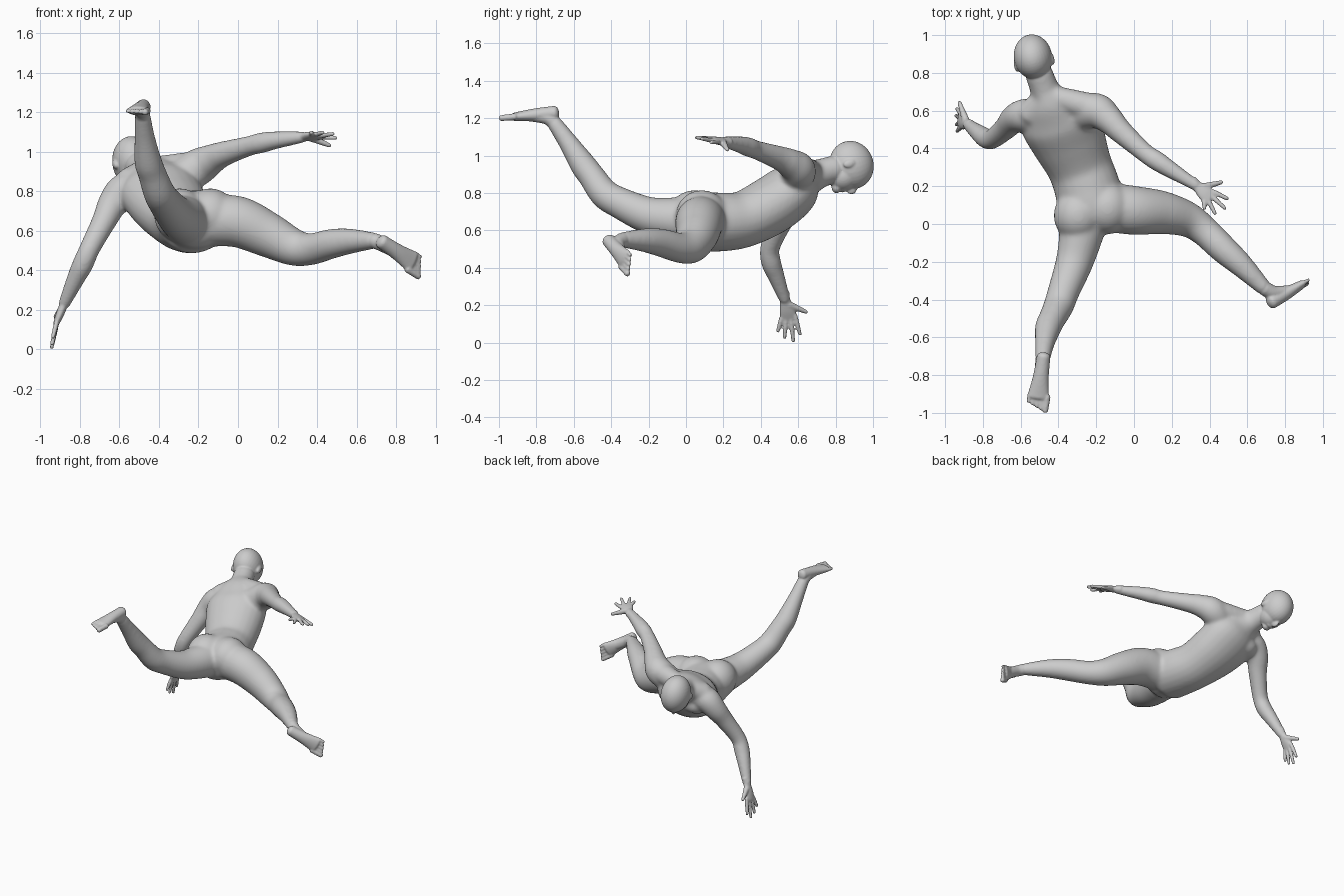
import bpy, bmesh, math
from mathutils import Vector, Matrix

if "Cube" in bpy.data.objects:
    bpy.data.objects.remove(bpy.data.objects["Cube"])


def ortho(lat, t):
    """Part of lat that is perpendicular to t."""
    lat, t = Vector(lat), Vector(t).normalized()
    return (lat - t * lat.dot(t)).normalized()


def tube(bm, pts, lat=(1, 0, 0), cap=0.6, n=24, steps=6):
    """Closed smooth tube through (x, y, z, half width[, half depth]) stations."""
    P = [Vector(tuple(p) if len(p) == 5 else tuple(p) + (p[3],)) for p in pts]
    P = [P[0] * 2 - P[1]] + P + [P[-1] * 2 - P[-2]]
    S = []
    for i in range(1, len(P) - 2):
        a, b, c, d = P[i - 1:i + 3]
        for k in range(steps):
            t = k / steps
            S.append((b * 2 + (c - a) * t + (a * 2 - b * 5 + c * 4 - d) * t * t
                      + (b * 3 - a - c * 3 + d) * t ** 3) * 0.5)
    S.append(P[-2])
    C = [Vector(s[:3]) for s in S]
    m = len(S) - 1
    T = [(C[min(i + 1, m)] - C[max(i - 1, 0)]).normalized() for i in range(m + 1)]
    rows = [(C[i], T[i], S[i][3], S[i][4]) for i in range(m + 1)]

    def rounded(i, sign):
        r = cap * min(S[i][3], S[i][4])
        return [(C[i] + T[i] * sign * r * math.sin(q), T[i],
                 S[i][3] * math.cos(q), S[i][4] * math.cos(q)) for q in (0.5, 0.95, 1.35)]
    rows = rounded(0, -1)[::-1] + rows + rounded(m, 1)
    rings = []
    for c, t, a, b in rows:
        u = ortho(lat, t)
        v = t.cross(u)
        rings.append([bm.verts.new(c + u * a * math.cos(2 * math.pi * k / n)
                                   + v * b * math.sin(2 * math.pi * k / n)) for k in range(n)])
    for r0, r1 in zip(rings, rings[1:]):
        for k in range(n):
            bm.faces.new((r0[k], r0[(k + 1) % n], r1[(k + 1) % n], r1[k]))
    bm.faces.new(rings[0][::-1])
    bm.faces.new(rings[-1])


def blob(bm, centre, radii, axes=((1, 0, 0), (0, 1, 0), (0, 0, 1))):
    """Ellipsoid with its radii along the given axes."""
    rot = Matrix([Vector(a) for a in axes]).transposed().to_4x4()
    bmesh.ops.create_uvsphere(bm, u_segments=32, v_segments=20, radius=1,
                              matrix=Matrix.Translation(centre) @ rot @ Matrix.Diagonal((*radii, 1)))


def fuse(bm, name, voxel, iterations):
    """Melt overlapping parts into one smooth skin."""
    bmesh.ops.recalc_face_normals(bm, faces=bm.faces)
    mesh = bpy.data.meshes.new(name)
    bm.to_mesh(mesh)
    bm.free()
    ob = bpy.data.objects.new(name, mesh)
    bpy.context.collection.objects.link(ob)
    rm = ob.modifiers.new("skin", 'REMESH')
    rm.mode, rm.voxel_size = 'VOXEL', voxel
    sm = ob.modifiers.new("soften", 'SMOOTH')
    sm.factor, sm.iterations = 0.5, iterations
    bpy.context.view_layer.update()
    done = bpy.data.meshes.new_from_object(ob.evaluated_get(bpy.context.evaluated_depsgraph_get()))
    ob.modifiers.clear()
    ob.data = done
    done.shade_smooth()
    return ob


def hand(bm, wrist, knuckle, lat, thumb, tips):
    w, k = Vector(wrist), Vector(knuckle)
    lat = ortho(lat, k - w)
    tube(bm, [(*w.lerp(k, -0.4), .031, .027), (*w, .029, .022),
              (*w.lerp(k, .55), .042, .02), (*k, .046, .014)], lat)
    for i, tip in enumerate(tips):
        base, tip = k + lat * (1.5 - i) * .024 - (k - w) * .15, Vector(tip)
        tube(bm, [(*base, .013), (*base.lerp(tip, .5), .0125), (*tip, .010)], lat, n=12)
    base, tip = w.lerp(k, .25) + lat * .015, Vector(thumb)
    tube(bm, [(*base, .021), (*base.lerp(tip, .5), .016), (*tip, .011)], k - w, n=12)


def foot(bm, ankle, heel, ball, lat):
    a, h, b = Vector(ankle), Vector(heel), Vector(ball)
    d = (b - h).normalized()
    lat = ortho(lat, d)
    tube(bm, [(*h, .036, .038), (*h.lerp(b, .5), .042, .034), (*b, .058, .023)], lat)
    tube(bm, [(*a, .039), (*a.lerp(h.lerp(b, .35), .6), .038), (*h.lerp(b, .7), .032, .028)], lat)
    for i in range(5):
        p = b + lat * (2 - i) * .0235 - d * .01
        r = .019 if i == 0 else .0155 - .001 * i
        tube(bm, [(*p, r), (*(p + d * (.078 - .009 * i)), r * .85)], lat, n=12)


bm = bmesh.new()
# Torso
tube(bm, [(-.21, .02, .635, .15, .13), (-.22, .08, .645, .18, .157), (-.25, .20, .645, .175, .157),
          (-.29, .31, .66, .174, .151), (-.35, .45, .73, .200, .156), (-.40, .56, .81, .208, .147),
          (-.435, .63, .87, .15, .11), (-.46, .69, .90, .085, .085)], lat=(.93, .28, .1))
# Buttocks, broad and shallow
for c in ((-.295, .045, .68), (-.14, .085, .68)):
    blob(bm, c, (.13, .14, .135))
# Chest muscles, barely raised
for c in ((-.49, .57, .755), (-.34, .60, .79)):
    blob(bm, c, (.10, .10, .075))
# Neck and trapezius
tube(bm, [(-.44, .63, .87, .10), (-.475, .72, .905, .078), (-.505, .80, .93, .074)])
for p in ((-.55, .58, .845), (-.24, .62, .925)):
    q = Vector((-.46, .685, .915))
    tube(bm, [(*q, .055), (*q.lerp(Vector(p), .5), .066), (*p, .075)], lat=(0, 0, 1))
# Supporting arm
tube(bm, [(-.50, .575, .82, .085), (-.58, .575, .80, .088), (-.635, .555, .735, .076),
          (-.677, .51, .65, .063), (-.75, .45, .51, .053), (-.785, .455, .43, .054),
          (-.82, .48, .36, .047), (-.882, .53, .225, .031)], lat=(0, 1, 0))
# Trailing arm
tube(bm, [(-.32, .575, .85, .085), (-.205, .60, .92, .095), (-.135, .555, .96, .078),
          (-.07, .49, .99, .064), (.06, .375, 1.03, .051), (.12, .335, 1.045, .053),
          (.19, .29, 1.058, .046), (.335, .20, 1.075, .030)], lat=(0, 0, 1))
# Raised leg
tube(bm, [(-.265, .02, .655, .125), (-.28, -.06, .66, .117), (-.315, -.20, .68, .100),
          (-.37, -.35, .745, .085), (-.40, -.435, .795, .080), (-.435, -.505, .89, .072),
          (-.455, -.55, .95, .070), (-.472, -.63, 1.07, .053), (-.483, -.715, 1.19, .040)])
# Side leg
tube(bm, [(-.14, .09, .65, .13), (0, .072, .645, .130), (.15, .06, .58, .115),
          (.28, .025, .517, .095), (.37, -.035, .507, .081), (.47, -.13, .533, .076),
          (.57, -.22, .547, .064), (.69, -.34, .55, .042)], lat=(0, 0, 1))
core = fuse(bm, "core", .01, 16)

bm = bmesh.new()
bm.from_mesh(core.data)
bpy.data.objects.remove(core)
# Head: cranium, jaw, nose, brow, lips, chin and ears
U = Vector((-.22, .93, .28)).normalized()
F = ortho((.05, .3, -.95), U)
L = U.cross(F)
C = Vector((-.535, .885, .95))
for l, f, u, radii in ((0, 0, 0, (.101, .130, .118)), (0, .045, -.06, (.08, .08, .084)),
                       (0, .124, -.04, (.015, .028, .03)), (0, .085, .005, (.07, .036, .03)),
                       (0, .108, -.085, (.032, .02, .02)), (0, .095, -.118, (.034, .028, .024)),
                       (.096, -.005, -.03, (.013, .022, .034)), (-.096, -.005, -.03, (.013, .022, .034))):
    blob(bm, C + L * l + F * f + U * u, radii, (L, F, U))
# Hands
hand(bm, (-.882, .53, .225), (-.922, .55, .125), (0, 1, 0), (-.925, .645, .163),
     [(-.938, .61, .043), (-.943, .574, .007), (-.941, .527, .025), (-.937, .491, .06)])
hand(bm, (.335, .20, 1.075), (.405, .137, 1.083), (.55, .8, -.25), (.466, .222, 1.03),
     [(.496, .133, 1.07), (.483, .082, 1.09), (.43, .054, 1.097), (.373, .08, 1.097)])
# Feet
foot(bm, (-.483, -.712, 1.185), (-.478, -.70, 1.228), (-.508, -.917, 1.207), (1, 0, 0))
foot(bm, (.69, -.34, .55), (.727, -.412, .545), (.882, -.325, .442), (.15, 0, -1))
fuse(bm, "body", .006, 4)
